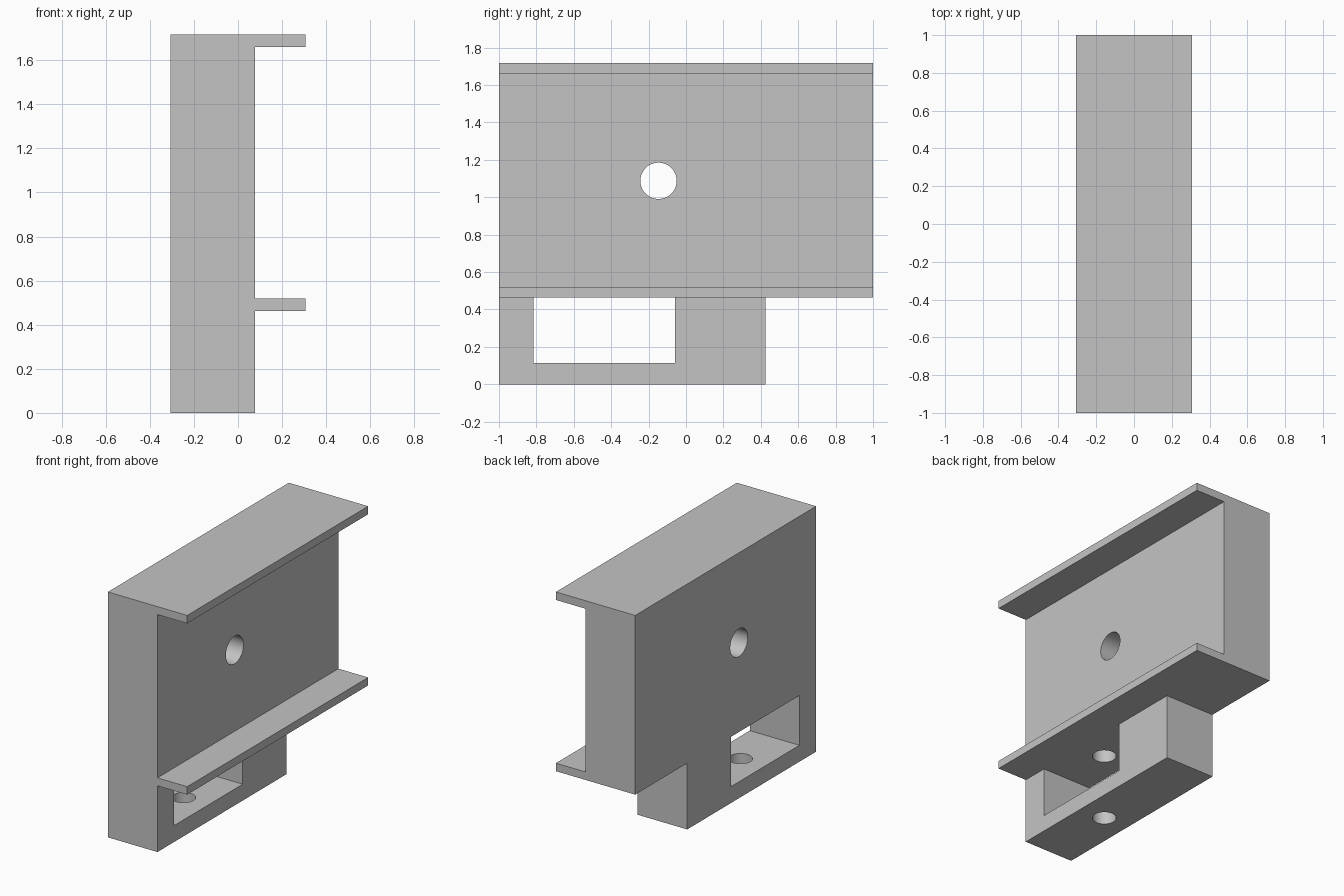
import bpy, bmesh, math
from mathutils import Matrix, Vector

if "Cube" in bpy.data.objects:
    bpy.data.objects.remove(bpy.data.objects["Cube"], do_unlink=True)

# Main dimensions
W, WEB, LENGTH = 0.307, 0.077, 1.0
TOP, FLANGE, SHELF = 1.717, 0.056, 0.463
MID = (WEB - W) / 2

grey = bpy.data.materials.new("light grey")
grey.use_nodes = True
colour = (0.55, 0.55, 0.55, 1)
grey.diffuse_color = colour
grey.node_tree.nodes["Principled BSDF"].inputs["Base Color"].default_value = colour


def add_object(name, bm):
    bmesh.ops.recalc_face_normals(bm, faces=bm.faces)
    mesh = bpy.data.meshes.new(name)
    bm.to_mesh(mesh)
    bm.free()
    mesh.materials.append(grey)
    obj = bpy.data.objects.new(name, mesh)
    bpy.context.collection.objects.link(obj)
    return obj


def box(name, low, high):
    bm = bmesh.new()
    low, high = Vector(low), Vector(high)
    bmesh.ops.create_cube(bm, size=1, matrix=Matrix.Translation((low + high) / 2)
                          @ Matrix.Diagonal((*(high - low), 1)))
    return add_object(name, bm)


def cylinder(name, radius, depth, centre, turn=0):
    bm = bmesh.new()
    bmesh.ops.create_cone(bm, cap_ends=True, segments=64, radius1=radius, radius2=radius,
                          depth=depth, matrix=Matrix.Translation(centre)
                          @ Matrix.Rotation(turn, 4, 'Y'))
    return add_object(name, bm)


# Bracket: web with two flanges, extruded along its length
profile = [(-W, 0), (WEB, 0), (WEB, SHELF), (W, SHELF), (W, SHELF + FLANGE),
           (WEB, SHELF + FLANGE), (WEB, TOP - FLANGE), (W, TOP - FLANGE), (W, TOP), (-W, TOP)]
bm = bmesh.new()
face = bm.faces.new([bm.verts.new((x, -LENGTH, z)) for x, z in profile])
ext = bmesh.ops.extrude_face_region(bm, geom=[face], use_keep_orig=True)
bmesh.ops.translate(bm, vec=(0, 2 * LENGTH, 0),
                    verts=[v for v in ext["geom"] if isinstance(v, bmesh.types.BMVert)])
bracket = add_object("channel_bracket", bm)

# Corner notch, window, cross hole and vertical bolt hole
cutters = [
    box("notch_cutter", (-0.5, 0.425, -0.2), (0.5, 1.2, SHELF)),
    box("window_cutter", (-0.5, -0.815, 0.115), (0.5, -0.058, SHELF)),
    cylinder("cross_hole_cutter", 0.097, 1.4, (0, -0.147, 1.088), math.pi / 2),
    cylinder("bolt_hole_cutter", 0.077, 1.0, (MID, -0.437, 0.32)),
]
bpy.context.view_layer.objects.active = bracket
for cutter in cutters:
    mod = bracket.modifiers.new(cutter.name, 'BOOLEAN')
    mod.operation = 'DIFFERENCE'
    mod.solver = 'EXACT'
    mod.object = cutter
    bpy.ops.object.modifier_apply(modifier=mod.name)
    bpy.data.objects.remove(cutter, do_unlink=True)

# Smooth hole walls, crisp edges
bpy.ops.object.select_all(action='DESELECT')
bracket.select_set(True)
bpy.ops.object.shade_smooth_by_angle(angle=math.radians(30))
